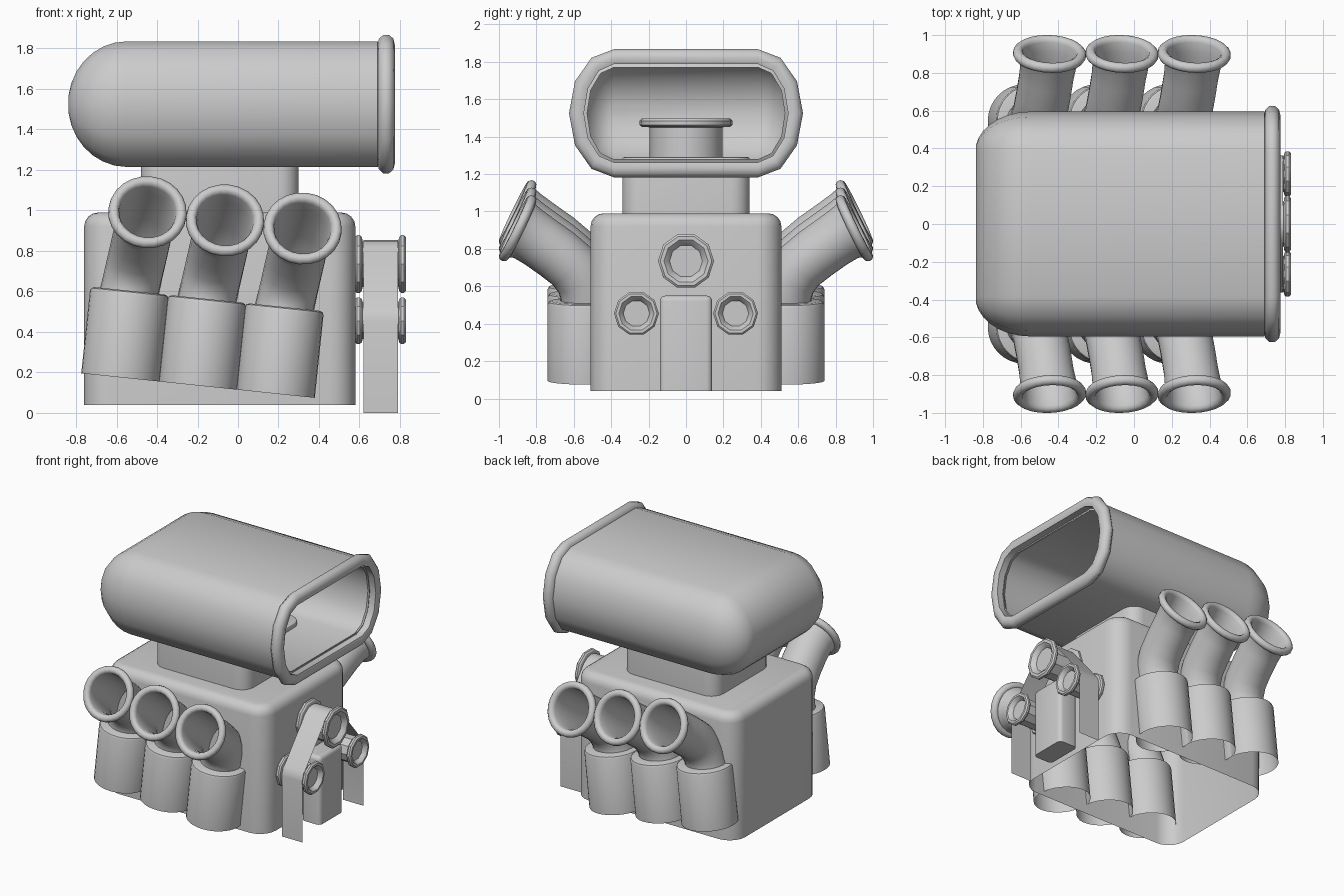
import bpy, bmesh
from math import sin, cos, pi, radians
from mathutils import Matrix, Vector

if "Cube" in bpy.data.objects:
    bpy.data.objects.remove(bpy.data.objects["Cube"])


def loft(name, rings, cap_start=True, cap_end=True, closed=True, angle=35, matrix=None):
    """Skin a list of equal-length point rings."""
    bm = bmesh.new()
    vs = [[bm.verts.new(p) for p in ring] for ring in rings]
    n = len(rings[0])
    for a, b in zip(vs, vs[1:]):
        for i in range(n if closed else n - 1):
            j = (i + 1) % n
            bm.faces.new((a[i], a[j], b[j], b[i]))
    if closed and cap_start:
        bm.faces.new(vs[0])
    if closed and cap_end:
        bm.faces.new(vs[-1])
    if matrix:
        bm.transform(matrix)
    bmesh.ops.recalc_face_normals(bm, faces=bm.faces)
    me = bpy.data.meshes.new(name)
    bm.to_mesh(me)
    bm.free()
    ob = bpy.data.objects.new(name, me)
    bpy.context.collection.objects.link(ob)
    bpy.ops.object.select_all(action='DESELECT')
    ob.select_set(True)
    bpy.context.view_layer.objects.active = ob
    bpy.ops.object.shade_smooth_by_angle(angle=radians(angle))
    return ob


def rounded_rect(x0, x1, hy, r, z, inset=0.0, seg=5):
    x0, x1, hy, r = x0 + inset, x1 - inset, hy - inset, max(r - inset, 0.005)
    pts = []
    for cx, cy, a0 in ((x1 - r, hy - r, 0), (x0 + r, hy - r, 90),
                       (x0 + r, r - hy, 180), (x1 - r, r - hy, 270)):
        for k in range(seg + 1):
            a = radians(a0 + 90 * k / seg)
            pts.append((cx + r * cos(a), cy + r * sin(a), z))
    return pts


def rounded_block(name, x0, x1, hy, r, z0, z1, bevel, cap_bottom, seg=5):
    rings = [rounded_rect(x0, x1, hy, r, z0, 0, seg)]
    for k in range(5):
        a = pi / 2 * k / 4
        rings.append(rounded_rect(x0, x1, hy, r, z1 - bevel + bevel * sin(a),
                                  bevel * (1 - cos(a)), seg))
    return loft(name, rings, cap_start=cap_bottom)


# Engine block (open underneath), neck under the scoop, front housing
rounded_block("engine_block", -0.76, 0.58, 0.51, 0.13, 0.04, 0.99, 0.07, False)
rounded_block("intake_neck", -0.48, 0.30, 0.34, 0.10, 0.95, 1.29, 0.01, True)
rounded_block("front_housing", 0.625, 0.78, 0.14, 0.03, 0.04, 0.55, 0.03, True, 3)


# Air scoop: flattened tube along x with rounded back and rolled lip
def scoop_ring(x, ry, rz, flat=0.385, seg=6):
    pts = []
    for side in (1, -1):
        for k in range(seg + 1):
            a = pi * k / seg
            pts.append((x, side * (flat + ry * sin(a)), 1.525 + side * rz * cos(a)))
    return pts


scoop = []
for k in range(8):
    a = radians(82 - 82 * k / 7)
    scoop.append(scoop_ring(-0.55 - 0.29 * sin(a), 0.21 * cos(a), 0.31 * cos(a)))
scoop.append(scoop_ring(0.69, 0.21, 0.31))
for k in range(9):
    a = radians(-200 + 290 - 300 * k / 8 + 80)
    scoop.append(scoop_ring(0.732 - 0.043 * sin(a), 0.193 + 0.05 * cos(a), 0.295 + 0.05 * cos(a)))
scoop.append(scoop_ring(0.68, 0.165, 0.265))
for k in range(8):
    a = radians(82 * k / 7)
    scoop.append(scoop_ring(-0.53 - 0.27 * sin(a), 0.18 * cos(a), 0.28 * cos(a)))
loft("air_scoop", scoop, angle=45)


# Intake inside the scoop
def lathe(name, profile, origin, axis, sides, angle):
    rings = []
    for t, r in profile:
        ring = []
        for k in range(sides):
            a = 2 * pi * k / sides
            u, v = r * cos(a), r * sin(a)
            p = Vector((t, u, v)) if axis == 'x' else Vector((u, v, t))
            ring.append(p + Vector(origin))
        rings.append(ring)
    return loft(name, rings, angle=angle)


lathe("inner_intake", [(1.2, 0.195), (1.45, 0.195), (1.452, 0.235), (1.463, 0.248), (1.485, 0.248),
                       (1.498, 0.235), (1.498, 0.20), (1.47, 0.18), (1.30, 0.175)],
      (-0.09, 0, 0), 'z', 24, 40)

# Banks of three tilted cylinders with bent trumpets, on both sides
PIPE = [(.525, .45, 90, .145), (.525, .58, 88, .145), (.547, .665, 68, .145), (.60, .745, 50, .145),
        (.69, .82, 38, .145), (.78, .885, 34, .145), (.85, .933, 28, .15), (.878, .948, 26, .16)]
LIP = (.90, .96, 26)


def pipe_ring(y, z, deg, r, side, t=0.0, sides=24):
    a = radians(deg)
    y, z = y + t * cos(a), z + t * sin(a) - 0.135
    lean = 0.12 * (z - 0.43)
    return [(lean + r * cos(q), side * (y - r * sin(q) * sin(a)), z + r * sin(q) * cos(a))
            for q in (2 * pi * k / sides for k in range(sides))]


for side, label in ((-1, "front"), (1, "back")):
    for i in (-1, 0, 1):
        m = (Matrix.Translation((-0.1975, 0, 0.135)) @ Matrix.Rotation(radians(6), 4, 'Y')
             @ Matrix.Translation((i * 0.385, 0, 0)))
        cyl = [[(r * cos(q), side * 0.545 + r * sin(q), z)
                for q in (2 * pi * k / 32 for k in range(32))]
               for z, r in ((0, .195), (.41, .195), (.424, .189), (.43, .175))]
        loft(f"{label}_cylinder_{i + 2}", cyl, cap_start=False, matrix=m)
        rings = [pipe_ring(*p, side) for p in PIPE]
        for k in range(8):
            f = radians(-90 + 270 * k / 7)
            rings.append(pipe_ring(*LIP, 0.168 + 0.027 * cos(f), side, 0.027 * sin(f)))
        rings += [pipe_ring(y, z, d, r - 0.015, side) for y, z, d, r in reversed(PIPE[1:7])]
        loft(f"{label}_trumpet_{i + 2}", rings, angle=50, matrix=m)

# Pulleys: ten-sided spools with recessed faces
SPOOL = [(.575, .12), (.578, .14), (.587, .15), (.602, .15), (.612, .14), (.616, .118), (.792, .118),
         (.796, .14), (.805, .15), (.82, .15), (.83, .138), (.83, .118), (.805, .09), (.80, .088)]
for name, y, z, s in (("top_pulley", 0, .735, 1), ("left_pulley", -.265, .455, .8),
                      ("right_pulley", .265, .455, .8)):
    lathe(name, [(t, r * s) for t, r in SPOOL], (0, y, z), 'x', 10, 30)

# Drive belt: thin ribbon over the pulleys and down to the ground
half = [(-0.362, 0.0)]
half += [(-.265 + .097 * cos(radians(d)), .455 + .097 * sin(radians(d))) for d in (180, 158, 136)]
half += [(.12 * cos(radians(d)), .735 + .12 * sin(radians(d))) for d in (136, 113)]
path = half + [(0, .855)] + [(-y, z) for y, z in reversed(half)]
loft("drive_belt", [[(x, y, z) for y, z in path] for x in (.62, .79)], closed=False)
